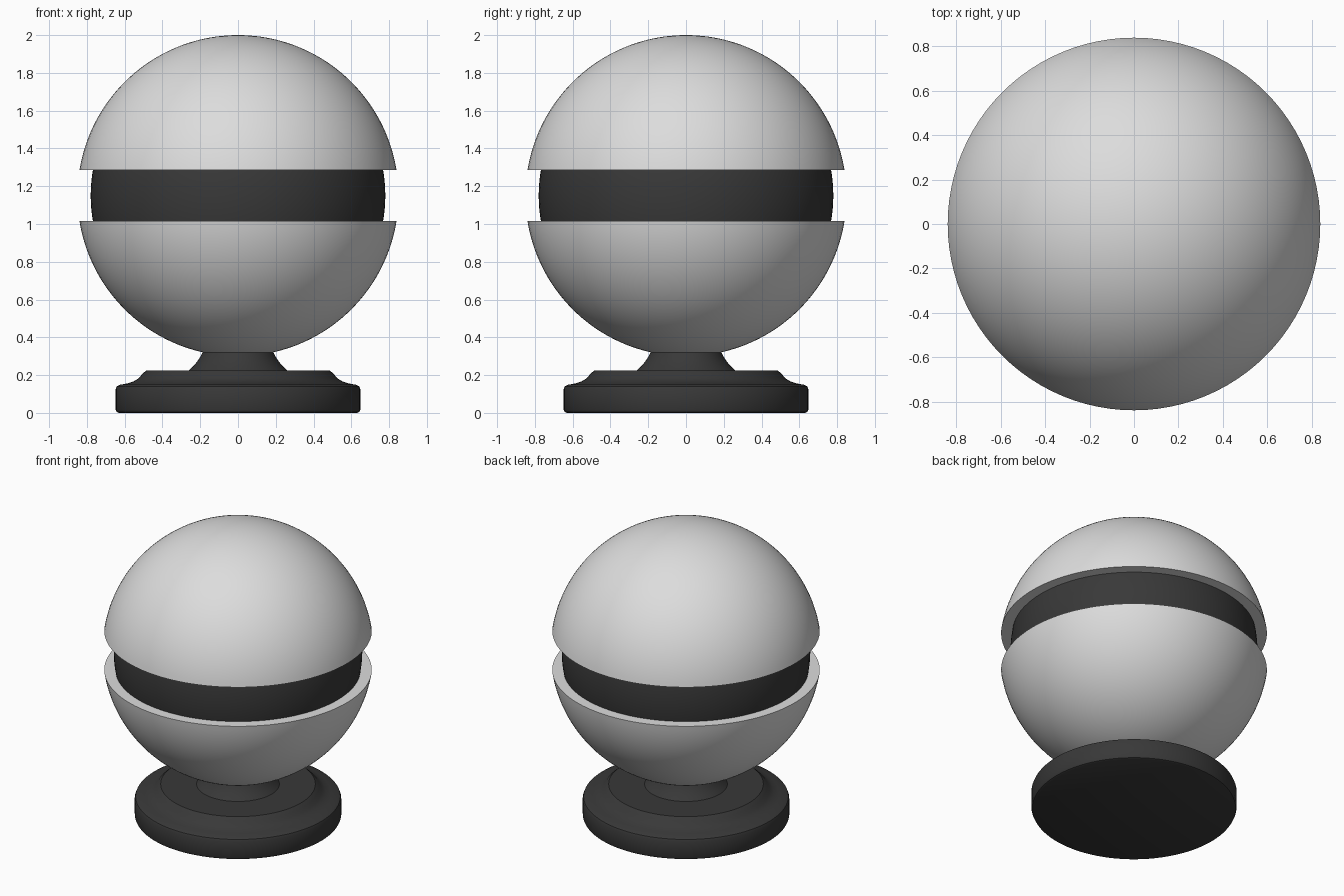
import bpy
import bmesh
from math import asin, cos, sin, pi, radians
from mathutils import Vector

if "Cube" in bpy.data.objects:
    bpy.data.objects.remove(bpy.data.objects["Cube"], do_unlink=True)

CENTER = 1.15      # height of the ball centre
OUTER = 0.85       # shell radius
CORE = 0.78        # dark core radius
HALF_GAP = 0.135   # half height of the open band
SEGMENTS = 96


def make_material(name, value):
    mat = bpy.data.materials.new(name)
    mat.use_nodes = True
    color = (value, value, value, 1)
    mat.diffuse_color = color
    mat.node_tree.nodes["Principled BSDF"].inputs["Base Color"].default_value = color
    return mat


light_grey = make_material("light grey", 0.72)
charcoal = make_material("charcoal", 0.04)


def lathe(name, profile, mat):
    """Revolve (radius, height) points around the z axis."""
    bm = bmesh.new()
    verts = [bm.verts.new((r, 0, z)) for r, z in profile]
    edges = [bm.edges.new(pair) for pair in zip(verts, verts[1:])]
    bmesh.ops.spin(bm, geom=verts + edges, cent=Vector((0, 0, 0)), axis=Vector((0, 0, 1)),
                   angle=2 * pi, steps=SEGMENTS)
    bmesh.ops.remove_doubles(bm, verts=bm.verts[:], dist=1e-5)
    bmesh.ops.recalc_face_normals(bm, faces=bm.faces[:])
    mesh = bpy.data.meshes.new(name)
    bm.to_mesh(mesh)
    bm.free()
    mesh.materials.append(mat)
    obj = bpy.data.objects.new(name, mesh)
    bpy.context.collection.objects.link(obj)
    bpy.ops.object.select_all(action="DESELECT")
    obj.select_set(True)
    bpy.context.view_layer.objects.active = obj
    bpy.ops.object.shade_smooth_by_angle(angle=radians(30))
    return obj


def arc(radius, start, end, steps, side=1):
    """Points of a circle about the ball centre, from one latitude to another."""
    points = []
    for i in range(steps + 1):
        a = start + (end - start) * i / steps
        points.append((max(radius * cos(a), 0), CENTER + side * radius * sin(a)))
    return points


# Two thick half shells, mirrored about the open band
inner = CORE - 0.01
for name, side in (("upper_shell", 1), ("lower_shell", -1)):
    outside = arc(OUTER, pi / 2, asin(HALF_GAP / OUTER), 40, side)
    inside = arc(inner, asin(HALF_GAP / inner), pi / 2, 32, side)
    lathe(name, outside + inside, light_grey)

# Dark core seen through the band
lathe("core", arc(CORE, -pi / 2, pi / 2, 64), charcoal)

# Round foot with a bevelled rim and a cove up to the step
lathe("foot", [(0, 0), (0.632, 0), (0.642, 0.005), (0.648, 0.018),
               (0.648, 0.125), (0.642, 0.14), (0.625, 0.149),
               (0.585, 0.156), (0.55, 0.168), (0.525, 0.184), (0.508, 0.205),
               (0.485, 0.225), (0, 0.225)], charcoal)

# Flared neck holding the ball
lathe("neck", [(0, 0.22), (0.265, 0.22), (0.26, 0.225), (0.236, 0.248), (0.215, 0.273),
               (0.198, 0.3), (0.185, 0.325), (0.17, 0.36), (0, 0.36)], charcoal)
